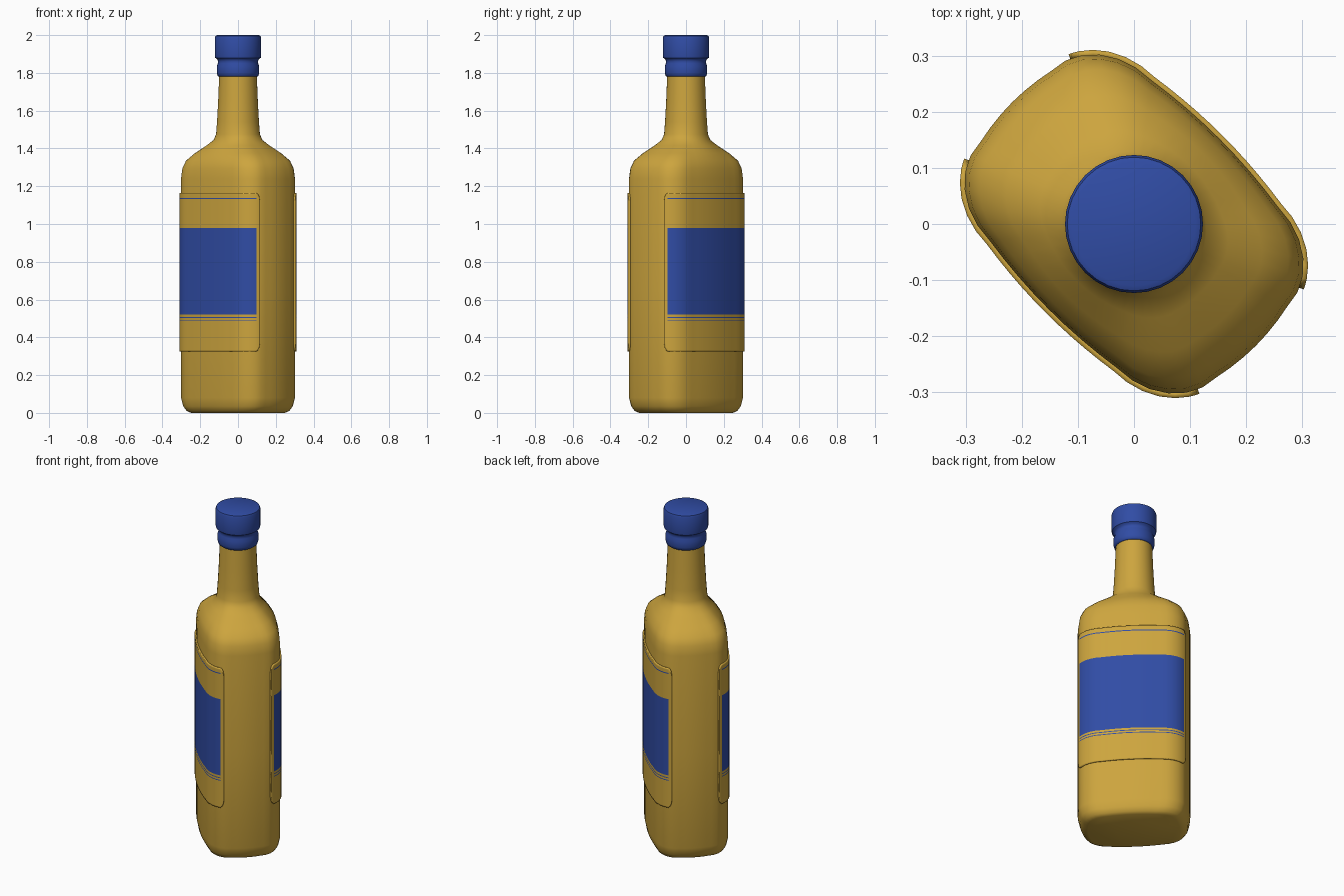
import bpy, bmesh, math

if "Cube" in bpy.data.objects:
    bpy.data.objects.remove(bpy.data.objects["Cube"])


def material(name, rgb):
    m = bpy.data.materials.new(name)
    m.diffuse_color = (*rgb, 1)
    m.use_nodes = True
    m.node_tree.nodes["Principled BSDF"].inputs["Base Color"].default_value = m.diffuse_color
    return m


GOLD = material("gold", (0.61, 0.376, 0.048))
BLUE = material("blue", (0.03, 0.073, 0.376))
CU, CV, RU, RV = 0.16, 0.09, 0.137, 0.113   # corner centre and radii
R2 = math.sqrt(2)


def corner(deg, off=0.0):
    a = math.radians(deg)
    return (CU + (RU + off) * math.cos(a), CV + (RV + off) * math.sin(a))


def long_side(n, off=0.0):
    # slightly bulged broad side, between the corners
    us = [CU * (1 - 2 * i / n) for i in range(1, n)]
    return [(u, CV + RV + off + 0.012 * (1 - (u / CU) ** 2)) for u in us]


def world(u, v, z):
    # the bottle stands turned by 45 degrees
    return ((u + v) / R2, (v - u) / R2, z)


def finish(bm, name, mats, angle=35):
    me = bpy.data.meshes.new(name)
    bm.to_mesh(me)
    bm.free()
    ob = bpy.data.objects.new(name, me)
    bpy.context.collection.objects.link(ob)
    for m in mats:
        me.materials.append(m)
    bpy.ops.object.select_all(action='DESELECT')
    ob.select_set(True)
    bpy.context.view_layer.objects.active = ob
    bpy.ops.object.shade_smooth_by_angle(angle=math.radians(angle))
    return ob


def loft(rings, name, mat, angle=35):
    bm = bmesh.new()
    loops = [[bm.verts.new(p) for p in ring] for ring in rings]
    n = len(loops[0])
    for a, b in zip(loops, loops[1:]):
        for i in range(n):
            j = (i + 1) % n
            bm.faces.new((a[i], a[j], b[j], b[i]))
    bm.faces.new(loops[0][::-1])
    bm.faces.new(loops[-1])
    return finish(bm, name, [mat], angle)


# Body cross-section: rounded rectangle with bulging sides
right = [(CU + RU + 0.01 * (1 - (v / CV) ** 2), v)
         for v in [CV * k / 3 for k in range(-2, 3)]]
arc = [corner(d) for d in range(0, 91, 15)]
half = right + arc + long_side(8) + [(-u, v) for u, v in arc[::-1]]
left = [(-u, -v) for u, v in right]
lower = [(-u, -v) for u, v in arc + long_side(8)] + [(u, -v) for u, v in arc[::-1]]
section = half + left + lower


def body_ring(z, scale, t, radius=0.115):
    # blend from the section (t = 0) to a circle (t = 1)
    pts = []
    for u, v in section:
        d = math.hypot(u, v)
        cu, cv = u / d * radius, v / d * radius
        pts.append(world(u * scale * (1 - t) + cu * t, v * scale * (1 - t) + cv * t, z))
    return pts


# Bottle: rounded foot, body, shoulder and neck
rings = [body_ring(z, s, 0) for z, s in
         [(0, 0.82), (0.01, 0.90), (0.035, 0.96), (0.08, 1.0), (0.65, 1.0), (1.24, 1.0)]]
rings += [body_ring(z, 1, t) for z, t in
          [(1.295, 0.04), (1.335, 0.14), (1.375, 0.39), (1.415, 0.71), (1.445, 0.92)]]
rings += [body_ring(z, 1, 1, r) for z, r in
          [(1.475, 0.116), (1.54, 0.111), (1.65, 0.105), (1.80, 0.099)]]
loft(rings, "bottle", GOLD, 50)

# Cap with collar and groove
profile = [(1.78, 0.102), (1.785, 0.108), (1.80, 0.112), (1.835, 0.112), (1.85, 0.107),
           (1.862, 0.106), (1.872, 0.110), (1.88, 0.121), (1.89, 0.123), (1.985, 0.123),
           (1.996, 0.119), (2.0, 0.110)]
loft([[(r * math.cos(k * math.tau / 32), r * math.sin(k * math.tau / 32), z)
       for k in range(32)] for z, r in profile], "cap", BLUE, 40)

# Labels: plates wrapped round each broad side, with blue panel and thin stripes
OFF = 0.008
side_arc = [corner(d, OFF) for d in (20, 22, 25, 29, 40, 52, 65, 78, 90)]
path = side_arc + long_side(10, OFF) + [(-u, v) for u, v in side_arc[::-1]]
LOW, HIGH = 0.325, 1.165
heights = [LOW, 0.333, 0.345, 0.37, 0.488, 0.493, 0.503, 0.508, 0.52, 0.98,
           1.132, 1.138, 1.145, 1.157, HIGH]
blue_bands = {(0.488, 0.493), (0.503, 0.508), (0.52, 0.98), (1.132, 1.138)}
trim = [0.045, 0.02, 0.008, 0.0]      # rounds the label corners

for name, sign in (("front_label", -1), ("back_label", 1)):
    bm = bmesh.new()
    last = len(path) - 1
    cols = []
    for i, (u, v) in enumerate(path):
        k = trim[min(i, last - i, 3)]
        cols.append([bm.verts.new(world(sign * u, sign * v,
                     min(max(z, LOW + k), HIGH - k))) for z in heights])
    for i in range(last):
        for j in range(len(heights) - 1):
            f = bm.faces.new((cols[i][j], cols[i + 1][j], cols[i + 1][j + 1], cols[i][j + 1]))
            band = (heights[j], heights[j + 1])
            f.material_index = int(band in blue_bands and 3 <= i < last - 3)
    bmesh.ops.remove_doubles(bm, verts=bm.verts, dist=0.0002)
    label = finish(bm, name, [GOLD, BLUE])
    solid = label.modifiers.new("thickness", 'SOLIDIFY')
    solid.thickness = 0.012
    solid.offset = -1
